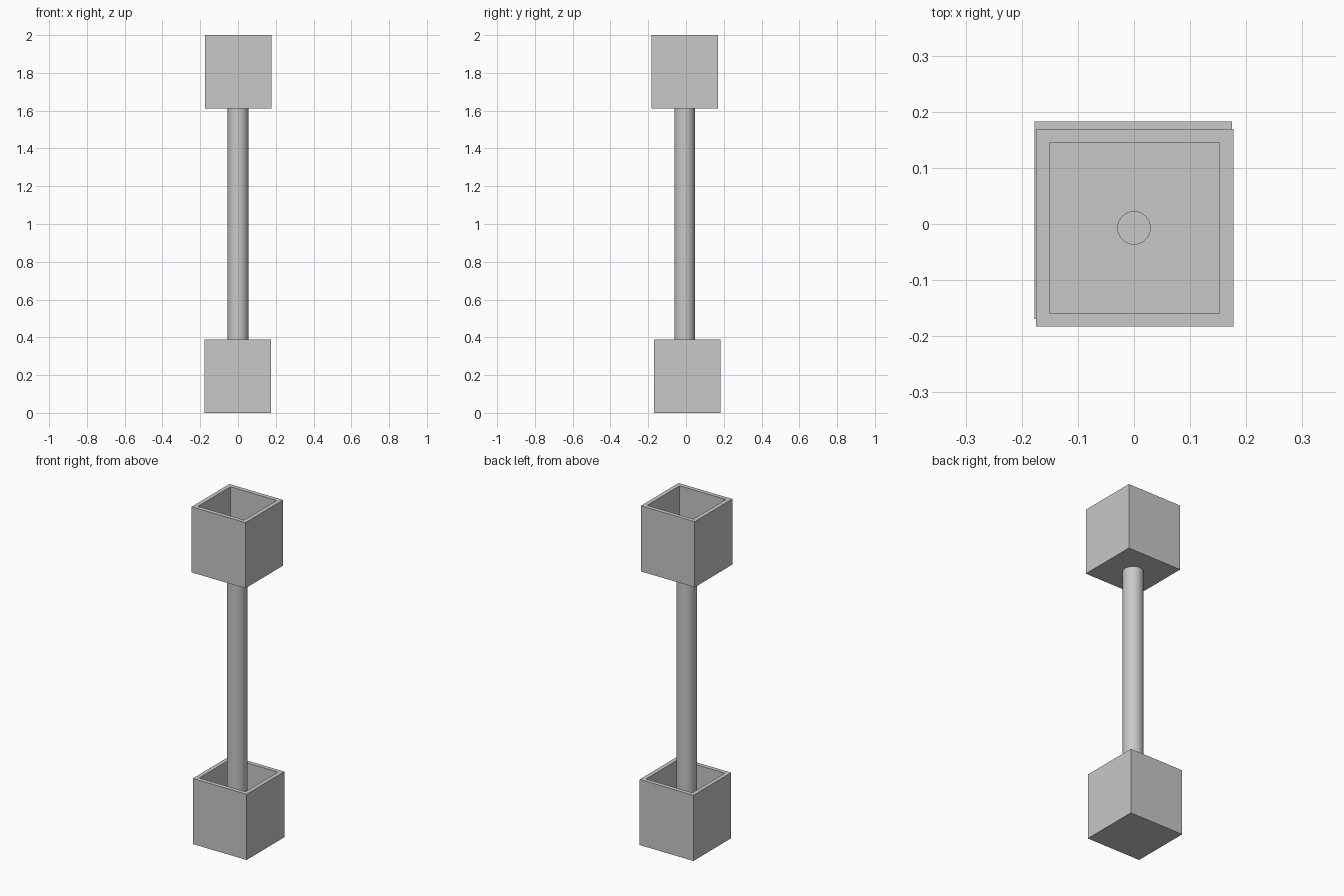
import bpy, bmesh
from mathutils import Vector

default = bpy.data.objects.get("Cube")
if default:
    bpy.data.objects.remove(default, do_unlink=True)

WIDTH, HEIGHT, WALL = 0.352, 0.388, 0.035
UPPER_Z = 2 - HEIGHT
UPPER = Vector((0.001, -0.007, UPPER_Z))
LOWER = Vector((-0.001, 0.007, 0))

# One plain grey for everything
grey = bpy.data.materials.new("plain grey")
grey.use_nodes = True
colour = (0.58, 0.58, 0.58, 1)
grey.diffuse_color = colour
grey.node_tree.nodes["Principled BSDF"].inputs["Base Color"].default_value = colour


def open_box(name, corner):
    """Box with an open top: inset the top face and sink it to the floor."""
    bm = bmesh.new()
    bmesh.ops.create_cube(bm, size=1)
    bmesh.ops.scale(bm, vec=(WIDTH, WIDTH, HEIGHT), verts=bm.verts)
    bmesh.ops.translate(bm, vec=corner + Vector((0, 0, HEIGHT / 2)), verts=bm.verts)
    top = max(bm.faces, key=lambda f: f.calc_center_median().z)
    bmesh.ops.inset_region(bm, faces=[top], thickness=WALL)
    sunk = bmesh.ops.extrude_discrete_faces(bm, faces=[top])["faces"][0]
    bmesh.ops.translate(bm, vec=(0, 0, WALL - HEIGHT), verts=sunk.verts)
    bmesh.ops.recalc_face_normals(bm, faces=bm.faces)
    mesh = bpy.data.meshes.new(name)
    bm.to_mesh(mesh)
    bm.free()
    obj = bpy.data.objects.new(name, mesh)
    bpy.context.collection.objects.link(obj)
    mesh.materials.append(grey)
    return obj


def cylinder(name, radius, bottom, top):
    bpy.ops.mesh.primitive_cylinder_add(
        vertices=48, radius=radius, depth=top - bottom,
        location=(0, UPPER.y, (bottom + top) / 2))
    obj = bpy.context.object
    obj.name = name
    obj.data.materials.append(grey)
    return obj


def drill(obj, cutter):
    mod = obj.modifiers.new("bore", "BOOLEAN")
    mod.operation = "DIFFERENCE"
    mod.solver = "EXACT"
    mod.object = cutter
    bpy.ops.object.select_all(action="DESELECT")
    obj.select_set(True)
    bpy.context.view_layer.objects.active = obj
    bpy.ops.object.modifier_apply(modifier=mod.name)


# Upper and lower containers
upper_box = open_box("upper_box", UPPER)
lower_box = open_box("lower_box", LOWER)

# Pipe standing on the lower floor and carrying the upper box
pipe = cylinder("pipe", 0.055, WALL, UPPER_Z + 0.005)

# Bore through the upper floor and down the pipe
bore = cylinder("bore_cutter", 0.029, 0.06, UPPER_Z + 0.1)
bore.hide_render = True
for part in (upper_box, pipe):
    drill(part, bore)
bpy.data.objects.remove(bore, do_unlink=True)

# Round the pipe's shading while keeping its rims crisp
bpy.ops.object.select_all(action="DESELECT")
pipe.select_set(True)
bpy.context.view_layer.objects.active = pipe
bpy.ops.object.shade_smooth_by_angle()
